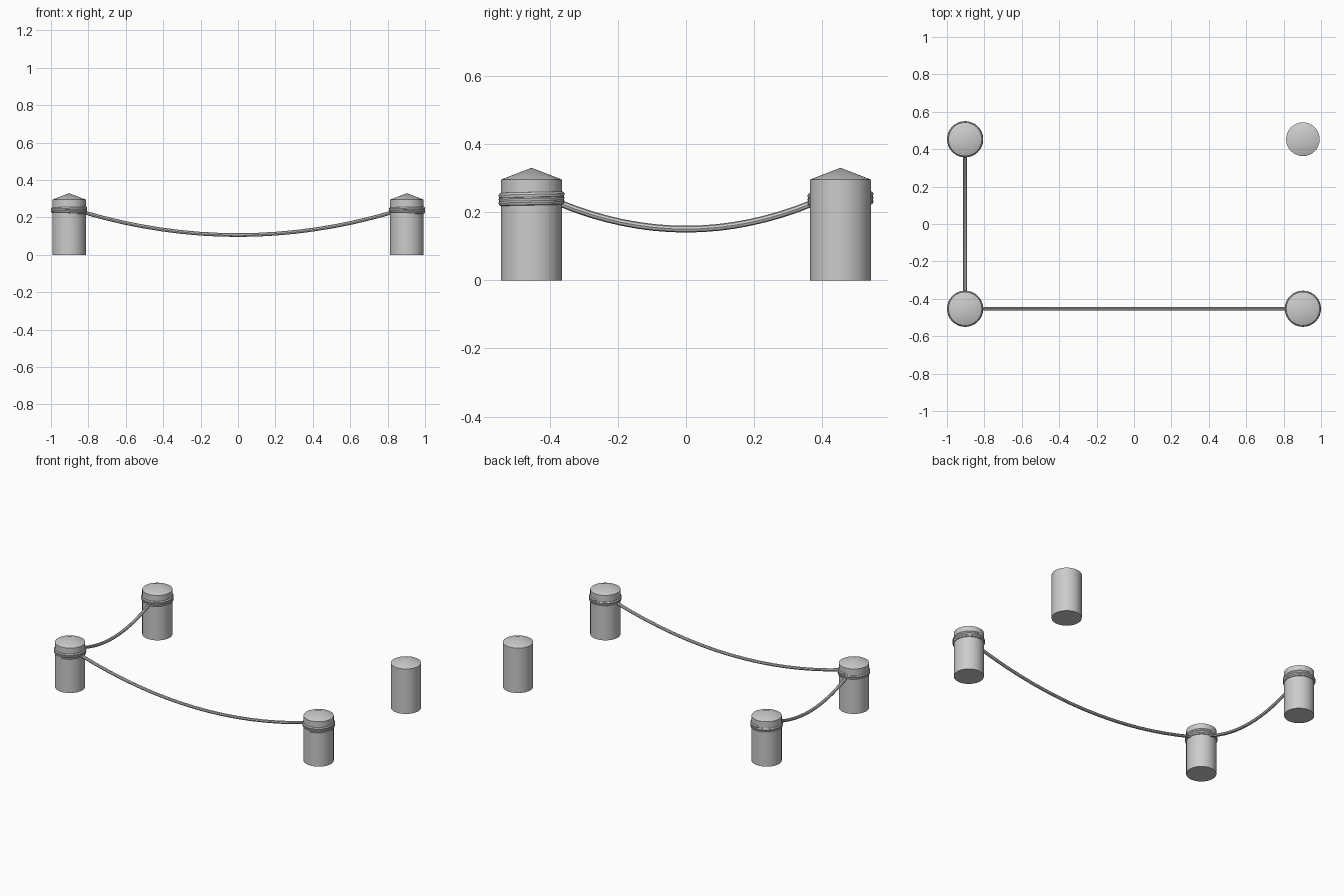
import bpy, math

if "Cube" in bpy.data.objects:
    bpy.data.objects.remove(bpy.data.objects["Cube"])

PX, PY, R = 0.903, 0.453, 0.09   # post centres and radius
ROPE = 0.01


def smooth(ob):
    bpy.ops.object.select_all(action='DESELECT')
    ob.select_set(True)
    bpy.context.view_layer.objects.active = ob
    bpy.ops.object.shade_smooth_by_angle(angle=math.radians(20))


def post(name, x, y, n=32):
    # Cylinder with a shallow conical top
    verts = [(R * math.cos(2 * math.pi * i / n), R * math.sin(2 * math.pi * i / n), z)
             for z in (0, 0.295) for i in range(n)]
    verts.append((0, 0, 0.33))
    faces = [tuple(reversed(range(n)))]
    for i in range(n):
        j = (i + 1) % n
        faces += [(i, j, n + j, n + i), (n + i, n + j, 2 * n)]
    me = bpy.data.meshes.new(name)
    me.from_pydata(verts, [], faces)
    ob = bpy.data.objects.new(name, me)
    ob.location = (x, y, 0)
    bpy.context.collection.objects.link(ob)
    smooth(ob)


def rope(name, pts):
    # Round tube along a polyline, turned into a mesh
    cu = bpy.data.curves.new(name, 'CURVE')
    cu.dimensions = '3D'
    cu.bevel_depth = ROPE
    cu.bevel_resolution = 2
    cu.use_fill_caps = True
    sp = cu.splines.new('POLY')
    sp.points.add(len(pts) - 1)
    for p, co in zip(sp.points, pts):
        p.co = (*co, 1)
    ob = bpy.data.objects.new(name, cu)
    bpy.context.collection.objects.link(ob)
    bpy.ops.object.select_all(action='DESELECT')
    ob.select_set(True)
    bpy.context.view_layer.objects.active = ob
    bpy.ops.object.convert(target='MESH')
    smooth(bpy.context.object)


def wrap(name, x, y, turns=2.5, seg=32):
    # Rope wound around a post
    n = int(turns * seg)
    rope(name, [(x + 0.087 * math.cos(a), y + 0.087 * math.sin(a), 0.226 + 0.026 * i / n)
                for i in range(n + 1)
                for a in [math.pi / 2 + 2 * math.pi * i / seg - 2 * math.pi * turns]])


def sag(name, a, b, low, n=16):
    # Hanging rope following a parabola between two post faces
    pts = []
    for i in range(n + 1):
        t = i / n
        pts.append((a[0] + (b[0] - a[0]) * t, a[1] + (b[1] - a[1]) * t,
                    low + (0.226 - low) * (2 * t - 1) ** 2))
    rope(name, pts)


# Four corner posts, three of them wrapped
for side, x in (("left", -PX), ("right", PX)):
    for end, y in (("front", -PY), ("back", PY)):
        post(f"{end}_{side}_post", x, y)
        if (side, end) != ("right", "back"):
            wrap(f"{end}_{side}_rope_wrap", x, y)

# Hanging ropes along the front and left sides
e = R - 0.007
sag("front_rope", (-PX + e, -PY), (PX - e, -PY), 0.106)
sag("left_rope", (-PX, -PY + e), (-PX, PY - e), 0.15)
